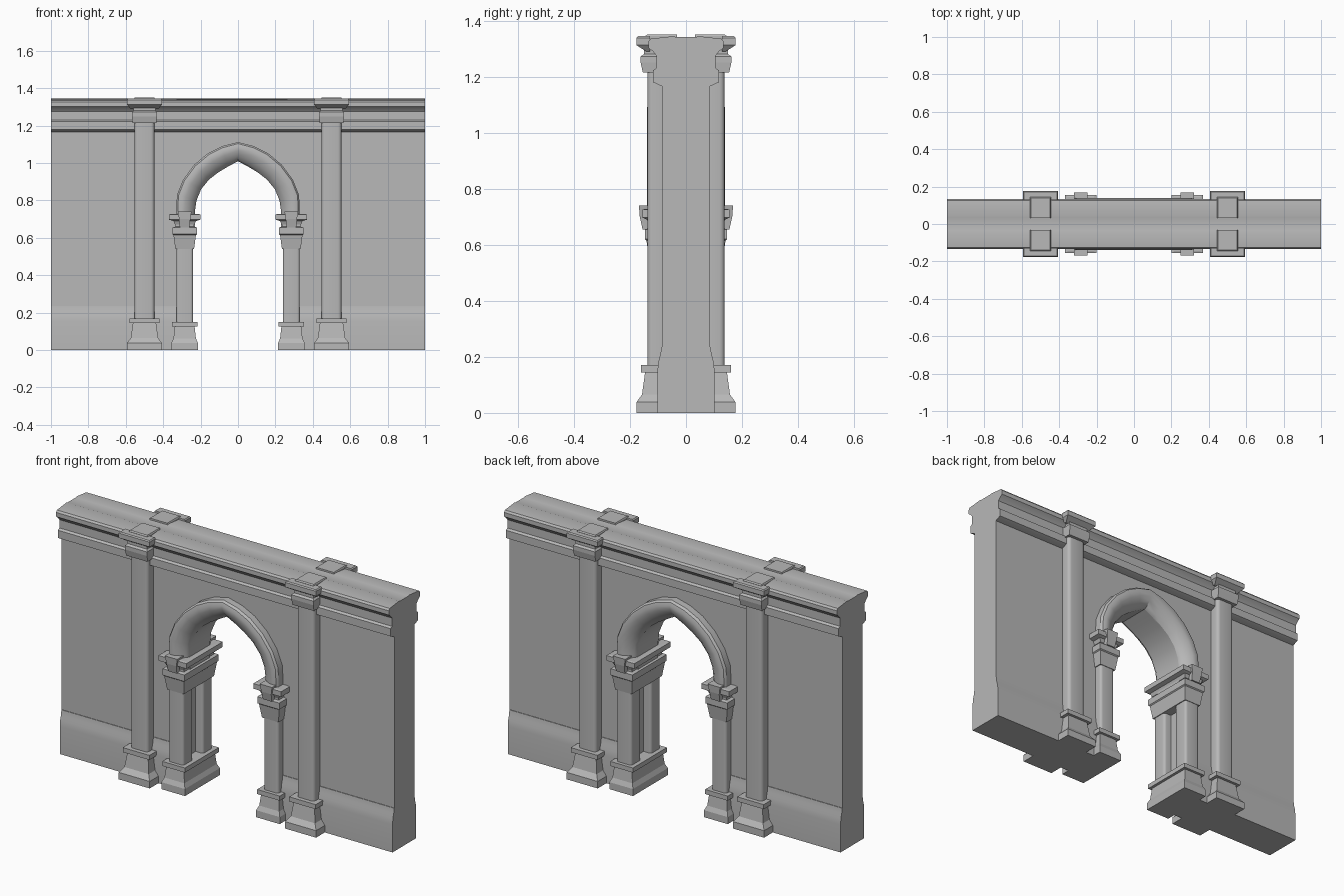
import bpy, bmesh, math

cube = bpy.data.objects.get("Cube")
if cube:
    bpy.data.objects.remove(cube, do_unlink=True)

stone = bpy.data.materials.new("grey_stone")
stone.use_nodes = True
COLOUR = (0.48, 0.48, 0.48, 1)
stone.diffuse_color = COLOUR
stone.node_tree.nodes["Principled BSDF"].inputs["Base Color"].default_value = COLOUR


def finish(name, bm, smooth=True):
    bmesh.ops.recalc_face_normals(bm, faces=bm.faces)
    mesh = bpy.data.meshes.new(name)
    bm.to_mesh(mesh)
    bm.free()
    mesh.materials.append(stone)
    obj = bpy.data.objects.new(name, mesh)
    bpy.context.collection.objects.link(obj)
    if smooth:
        bpy.ops.object.select_all(action='DESELECT')
        obj.select_set(True)
        bpy.context.view_layer.objects.active = obj
        bpy.ops.object.shade_smooth_by_angle(angle=math.radians(32))
    return obj


def loft(name, rings, smooth=True):
    """Join equal closed rings into a capped solid."""
    bm = bmesh.new()
    loops = [[bm.verts.new(p) for p in ring] for ring in rings]
    n = len(loops[0])
    for a, b in zip(loops, loops[1:]):
        for i in range(n):
            j = (i + 1) % n
            bm.faces.new((a[i], a[j], b[j], b[i]))
    bm.faces.new(loops[0])
    bm.faces.new(loops[-1])
    return finish(name, bm, smooth)


def stack(name, cx, levels):
    """Rectangular moulding: levels of (z, half width, y start, y end)."""
    loft(name, [[(cx - h, a, z), (cx + h, a, z), (cx + h, b, z), (cx - h, b, z)]
                for z, h, a, b in levels], False)


def shaft(name, cx, cy, hx, hy, z0, z1, r):
    """Upright post with rounded corners."""
    section = []
    for k, (sx, sy) in enumerate(((1, 1), (-1, 1), (-1, -1), (1, -1))):
        for step in range(5):
            t = math.pi / 2 * (k + step / 4)
            section.append((cx + sx * (hx - r) + r * math.cos(t),
                            cy + sy * (hy - r) + r * math.sin(t)))
    loft(name, [[(x, y, z) for x, y in section] for z in (z0, z1)])


def run(name, profile, x0, x1):
    """Extrude a (y, z) profile along x."""
    loft(name, [[(x, y, z) for y, z in profile] for x in (x0, x1)])


# Pointed arch: matching outer and inner points, spring to apex
OUTER = [(.33, .70), (.33, .76), (.326, .83), (.294, .91), (.235, .99),
         (.16, 1.053), (.086, 1.09), (0, 1.112)]
INNER = [(.23, .70), (.229, .75), (.222, .80), (.197, .86), (.155, .912),
         (.105, .95), (.055, .98), (0, 1.01)]


def whole(half):
    return half + [(-x, z) for x, z in half[-2::-1]]


# Wall with the arched opening, wider behind the jamb shafts
WALL = .085
jamb = [(1, 1.2), (1, 0), (.285, 0), (.285, .65), (.23, .65)]
outline = jamb + whole(INNER) + [(-x, z) for x, z in reversed(jamb)]
loft("wall", [[(x, y, z) for x, z in outline] for y in (-WALL, WALL)])

# Cornice along the top
half = [(.085, 1.165), (.118, 1.18), (.118, 1.222), (.106, 1.23), (.106, 1.275),
        (.118, 1.29), (.134, 1.302), (.134, 1.325), (.126, 1.335), (.045, 1.344),
        (.035, 1.341)]
run("cornice", half + [(-y, z) for y, z in reversed(half)], -1, 1)

# Arch moulding: (outer to inner fraction, depth)
BAND = [(0, .08), (0, .122), (.08, .134), (.25, .14), (.45, .137),
        (.7, .124), (.9, .105), (1, .088), (1, .08)]

for s, face in ((-1, "front"), (1, "back")):
    loft(face + "_arch_moulding",
         [[(o[0] + (i[0] - o[0]) * t, s * d, o[1] + (i[1] - o[1]) * t)
           for t, d in BAND] for o, i in zip(whole(OUTER), whole(INNER))])

    for m, side in ((-1, "right"), (1, "left")):
        tag = f"{face}_{side}_"

        # Skirting board
        skirt = [(.07, 0), (.102, 0), (.102, .15), (.098, .185), (.091, .21),
                 (.088, .235), (.07, .235)]
        run(tag + "skirting", [(s * y, z) for y, z in skirt], m * .32, m * 1)

        # Tall engaged column
        cx = m * .5

        def engaged(name, levels, back=.07):
            stack(tag + name, cx, [(z, h, s * back, s * y) for z, h, y in levels])

        engaged("column_base", [(0, .093, .177), (.038, .093, .177), (.065, .073, .157),
                                (.145, .062, .146), (.145, .08, .161), (.17, .08, .161)])
        shaft(tag + "column_shaft", cx, s * .1, .053, .038, .16, 1.23, .018)
        engaged("column_necking", [(1.215, .064, .154), (1.25, .067, .162),
                                   (1.272, .067, .162), (1.28, .058, .15), (1.3, .058, .15)])
        engaged("column_cap", [(1.29, .075, .142), (1.312, .093, .177),
                               (1.338, .093, .177), (1.344, .088, .172)], .128)
        engaged("column_cap_tongue", [(1.3, .055, .145), (1.345, .055, .145),
                                      (1.35, .052, .138)], .033)

        # Jamb shaft and the tab on its impost
        jx = m * .285
        shaft(tag + "jamb_shaft", jx, s * .085, .045, .042, .13, .57, .014)
        stack(tag + "impost_tab", jx, [(.655, .026, s * .08, s * .155),
                                       (.70, .03, s * .08, s * .165),
                                       (.74, .037, s * .08, s * .168)])

# Jamb bases, capitals and imposts run through the wall thickness
for m, side in ((-1, "right"), (1, "left")):
    def through(name, levels):
        stack(f"{side}_{name}", m * .285, [(z, h, -y, y) for z, h, y in levels])

    through("jamb_base", [(0, .071, .15), (.038, .071, .15), (.062, .06, .139),
                          (.125, .053, .132), (.125, .068, .146), (.15, .068, .146)])
    through("jamb_capital", [(.54, .05, .13), (.615, .06, .141), (.62, .066, .147),
                             (.655, .066, .147), (.66, .05, .13), (.675, .05, .13)])
    through("impost", [(.67, .052, .132), (.69, .06, .14), (.697, .084, .156),
                       (.725, .084, .156), (.728, .07, .145)])
